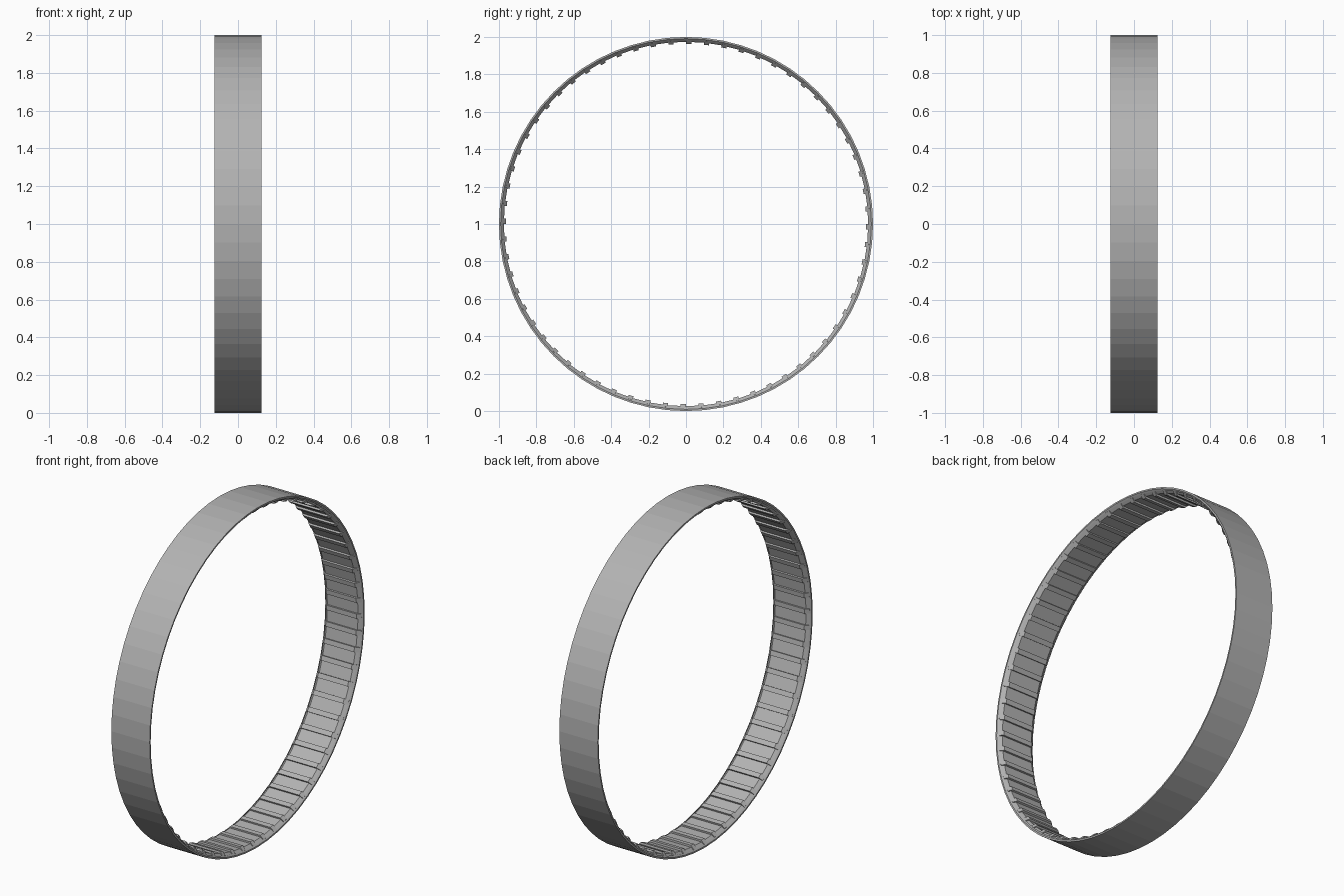
import bpy, bmesh
from math import cos, sin, pi

if "Cube" in bpy.data.objects:
    bpy.data.objects.remove(bpy.data.objects["Cube"])

N = 64            # facets round the ring and number of ribs
CENTRE_Z = 1.0

rubber = bpy.data.materials.new("dark_grey")
rubber.diffuse_color = (0.45, 0.45, 0.45, 1)
rubber.use_nodes = True
rubber.node_tree.nodes["Principled BSDF"].inputs["Base Color"].default_value = rubber.diffuse_color


def place(x, r, angle, side=0.0):
    """Point at radius r, shifted sideways along the tangent."""
    return (x, r * cos(angle) - side * sin(angle),
            CENTRE_Z + r * sin(angle) + side * cos(angle))


def mirrored(half):
    """Close a half profile by mirroring it across x = 0."""
    return half + [(-x, r) for x, r in reversed(half)]


def finish(bm, name):
    bmesh.ops.recalc_face_normals(bm, faces=bm.faces)
    mesh = bpy.data.meshes.new(name)
    bm.to_mesh(mesh)
    bm.free()
    mesh.materials.append(rubber)
    obj = bpy.data.objects.new(name, mesh)
    bpy.context.collection.objects.link(obj)


# Band: flat outside, narrow raised rims, bevelled recess inside
profile = mirrored([(0.125, 1.0), (0.125, 0.991), (0.117, 0.983),
                    (0.117, 0.988), (0.10, 0.974)])
bm = bmesh.new()
rings = [[bm.verts.new(place(x, r, 2 * pi * i / N)) for x, r in profile]
         for i in range(N)]
for i in range(N):
    a, b = rings[i], rings[(i + 1) % N]
    for j in range(len(profile)):
        k = (j + 1) % len(profile)
        bm.faces.new((a[j], a[k], b[k], b[j]))
finish(bm, "band")

# Inner ribs: crosswise bars whose sloped ends run flush into the rims
rib = mirrored([(0.118, 0.99), (0.118, 0.983), (0.098, 0.963)])
bm = bmesh.new()
for i in range(N):
    angle = 2 * pi * i / N - 0.015
    a, b = [[bm.verts.new(place(x, r, angle, s)) for x, r in rib]
            for s in (-0.014, 0.014)]
    bm.faces.new(a)
    bm.faces.new(b[::-1])
    for j in range(len(rib)):
        k = (j + 1) % len(rib)
        bm.faces.new((a[j], b[j], b[k], a[k]))
finish(bm, "inner_ribs")
